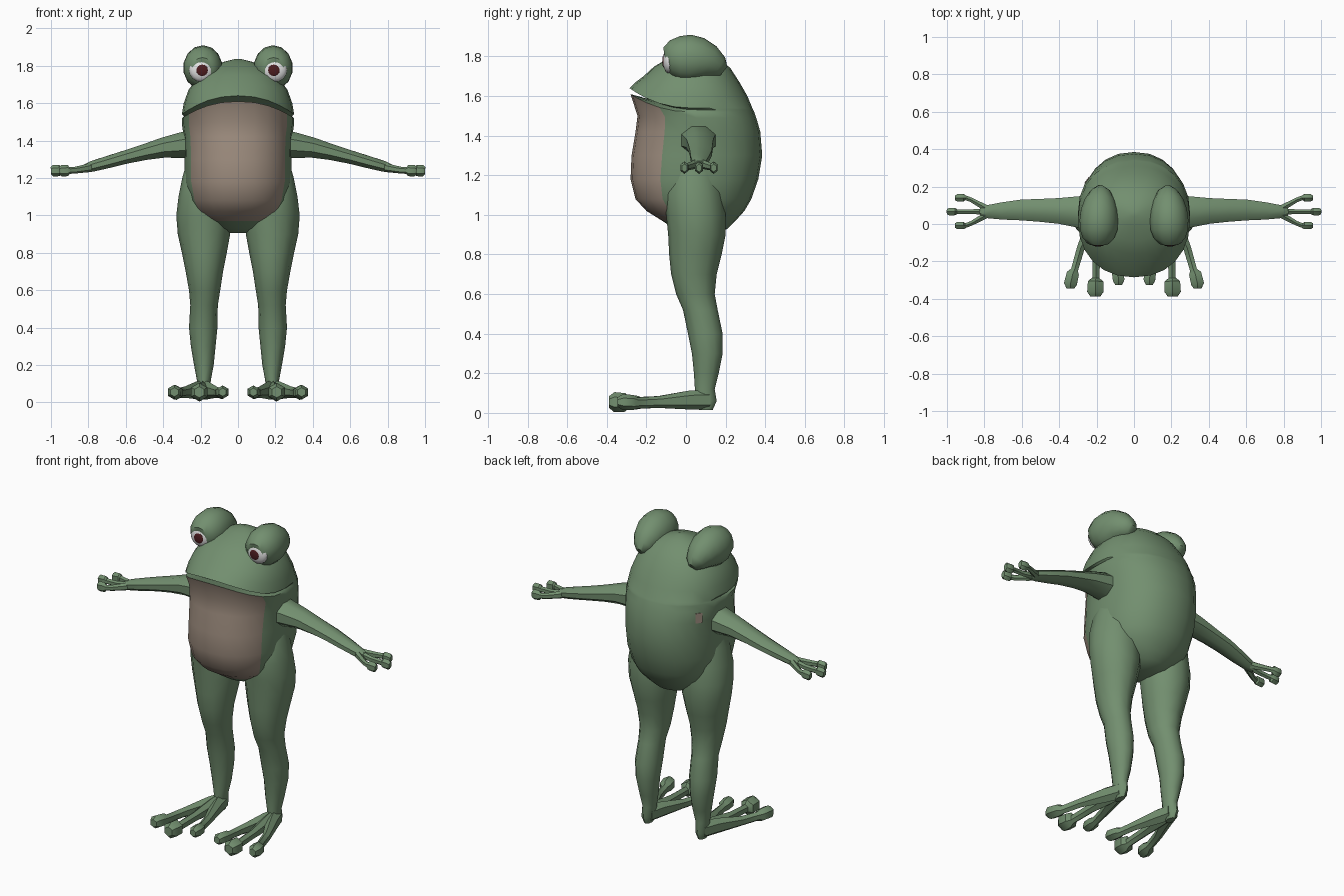
import bpy, bmesh, math
from mathutils import Vector, Matrix

if "Cube" in bpy.data.objects:
    bpy.data.objects.remove(bpy.data.objects["Cube"])


def material(name, rgb):
    m = bpy.data.materials.new(name)
    m.diffuse_color = (*rgb, 1)
    m.use_nodes = True
    m.node_tree.nodes["Principled BSDF"].inputs["Base Color"].default_value = m.diffuse_color
    return m


GREEN = material("skin_green", (0.17, 0.275, 0.16))
BELLY = material("belly_tan", (0.34, 0.265, 0.21))
WHITE = material("eye_white", (0.78, 0.78, 0.78))
RED = material("pupil_red", (0.075, 0.012, 0.014))


def finish(name, bm, mats, angle=40):
    bmesh.ops.recalc_face_normals(bm, faces=bm.faces[:])
    me = bpy.data.meshes.new(name)
    bm.to_mesh(me)
    bm.free()
    for m in mats:
        me.materials.append(m)
    me.shade_smooth()
    me.set_sharp_from_angle(angle=math.radians(angle))
    ob = bpy.data.objects.new(name, me)
    bpy.context.collection.objects.link(ob)
    return ob


def loft(name, rings, mats, rule=None, angle=40):
    """Skin closed rings of equal size and cap both ends."""
    bm = bmesh.new()
    vs = [[bm.verts.new(p) for p in r] for r in rings]
    n = len(vs[0])
    for i in range(len(vs) - 1):
        for j in range(n):
            k = (j + 1) % n
            f = bm.faces.new((vs[i][j], vs[i][k], vs[i + 1][k], vs[i + 1][j]))
            if rule:
                f.material_index = rule(i, j)
    bm.faces.new(vs[0])
    bm.faces.new(vs[-1])
    return finish(name, bm, mats, angle)


def tube(name, pts, n=8, angle=40):
    """Elliptical tube; each point is x, y, z, side radius, height radius."""
    c = [Vector(p[:3]) for p in pts]
    rings = []
    for i, p in enumerate(pts):
        t = (c[min(i + 1, len(c) - 1)] - c[max(i - 1, 0)]).normalized()
        u = t.cross(Vector((0, 0, 1))).normalized()
        v = u.cross(t)
        rings.append([c[i] + u * p[3] * math.cos(a) + v * p[4] * math.sin(a)
                      for a in (2 * math.pi * (k + 0.5) / n for k in range(n))])
    return loft(name, rings, [GREEN], angle=angle)


def ellipsoid(name, centre, radii, mat):
    bm = bmesh.new()
    mx = (Matrix.Translation(centre) @ Matrix.Diagonal((*radii, 1))
          @ Matrix.Rotation(math.pi / 2, 4, 'X'))
    bmesh.ops.create_uvsphere(bm, u_segments=16, v_segments=10, radius=1, matrix=mx)
    return finish(name, bm, [mat])


# Body and head: height, half width, front y, back y, lift of the front edge
BODY = [
    (0.905, .05, .02, .15, 0), (0.93, .12, -.06, .21, 0), (0.97, .18, -.12, .25, 0),
    (1.02, .235, -.20, .295, 0), (1.08, .265, -.255, .33, 0), (1.18, .285, -.28, .365, 0),
    (1.30, .285, -.275, .385, 0), (1.42, .29, -.255, .375, 0), (1.49, .30, -.245, .355, .01),
    (1.52, .30, -.28, .345, .09),    # lower lip
    (1.53, .288, -.19, .34, .055),   # inside of mouth
    (1.54, .30, -.285, .335, .10),   # upper lip
    (1.60, .29, -.255, .31, .07), (1.67, .265, -.215, .27, .03),
    (1.74, .215, -.16, .225, .01), (1.79, .15, -.09, .17, 0),
    (1.82, .08, -.01, .12, 0), (1.835, .02, .04, .07, 0)]
N = 24


def power(v, e=2 / 2.2):
    return math.copysign(abs(v) ** e, v)


rings = []
for z, w, front, back, lift in BODY:
    cy, d = (front + back) / 2, (back - front) / 2
    ring = []
    for k in range(N):
        a = 2 * math.pi * k / N
        s = math.sin(a)          # s > 0 is the front
        ring.append((w * power(math.cos(a)), cy - d * power(s),
                     z + lift * max(0, s) ** 2))
    rings.append(ring)
body = loft("body", rings, [GREEN, BELLY],
            lambda i, j: 1 if 2 <= i <= 8 and 2 <= j < 10 else 0)

# Small tan spot on the back
ok, loc, nor, _ = body.closest_point_on_mesh(Vector((-.26, .24, 1.445)))
bm = bmesh.new()
bmesh.ops.create_cube(bm, size=1, matrix=Matrix.Translation(loc)
                      @ nor.to_track_quat('Z', 'Y').to_matrix().to_4x4()
                      @ Matrix.Diagonal((.04, .06, .008, 1)))
finish("back_spot", bm, [BELLY])

# Leg: height, inner x, outer x, front y, back y
LEG = [
    (1.30, .12, .27, -.04, .14), (1.20, .08, .298, -.09, .17), (1.10, .05, .318, -.11, .19),
    (1.00, .035, .33, -.10, .20), (.90, .042, .322, -.09, .20), (.80, .06, .30, -.085, .18),
    (.70, .08, .28, -.075, .155), (.60, .095, .262, -.05, .145), (.52, .108, .255, -.015, .16),
    (.40, .11, .262, .01, .185), (.30, .12, .252, .03, .185), (.20, .13, .235, .04, .165),
    (.12, .145, .22, .045, .145), (.06, .15, .22, .045, .155), (.015, .165, .205, .065, .135)]

for side, s in (("right", 1), ("left", -1)):
    # Legs
    loft(side + "_leg", [[(s * ((x0 + x1) / 2 + (x1 - x0) / 2 * math.cos(a)),
                           (y0 + y1) / 2 + (y1 - y0) / 2 * math.sin(a), z)
                          for a in (2 * math.pi * k / 12 for k in range(12))]
                         for z, x0, x1, y0, y1 in LEG], [GREEN])

    # Toes: bend x, bend y, tip x, tip y, tip radius
    for nm, bx, by, tx, ty, r in (("outer", .285, -.13, .34, -.345, .04),
                                  ("middle", .20, -.14, .207, -.388, .05),
                                  ("inner", .115, -.13, .082, -.325, .036)):
        mx, my = bx + (tx - bx) * .6, ty + .10
        tube(f"{side}_{nm}_toe", [
            (s * .185, .11, .065, .04, .05), (s * (.185 + (bx - .185) * .35), .02, .065, .036, .048),
            (s * bx, by, .055, .024, .03), (s * mx, my, .05, .022, .028),
            (s * (mx + (tx - mx) * .4), my - .02, .052, r * .95, r * .95),
            (s * tx, ty + .025, .055, r, r), (s * tx, ty, .055, r * .6, r * .6)], 6)

    # Arms
    tube(side + "_arm", [
        (s * .22, .06, 1.38, .10, .085), (s * .30, .065, 1.375, .09, .075),
        (s * .40, .07, 1.362, .074, .058), (s * .50, .073, 1.338, .066, .046),
        (s * .60, .075, 1.312, .06, .039), (s * .70, .07, 1.284, .05, .035),
        (s * .78, .066, 1.262, .038, .031), (s * .82, .066, 1.25, .024, .024)])

    # Fingers
    for nm, ty, tx in (("front", -.008, .955), ("middle", .066, 1.0), ("back", .14, .955)):
        my = .066 + (ty - .066) * .85
        tube(f"{side}_{nm}_finger", [
            (s * .76, .066, 1.265, .022, .026), (s * .81, .066 + (ty - .066) * .4, 1.252, .018, .022),
            (s * .87, my, 1.242, .014, .018), (s * (tx - .055), ty, 1.24, .014, .018),
            (s * (tx - .045), ty, 1.24, .022, .03), (s * (tx - .012), ty, 1.238, .023, .031),
            (s * tx, ty, 1.237, .015, .02)], 6)

    # Eye bulbs tapering back into the head, with eyeball and pupil
    tube(side + "_eye_bulb", [
        (s * .19, -.105, 1.785, .055, .06), (s * .19, -.075, 1.79, .086, .092),
        (s * .189, -.03, 1.79, .103, .113), (s * .188, .02, 1.79, .105, .12),
        (s * .186, .07, 1.785, .10, .11), (s * .183, .12, 1.77, .084, .088),
        (s * .18, .165, 1.745, .058, .06), (s * .18, .19, 1.725, .025, .03)], 14, 50)
    ellipsoid(side + "_eyeball", (s * .196, -.085, 1.78), (.066, .032, .066), WHITE)
    ellipsoid(side + "_pupil", (s * .192, -.113, 1.776), (.031, .007, .031), RED)
